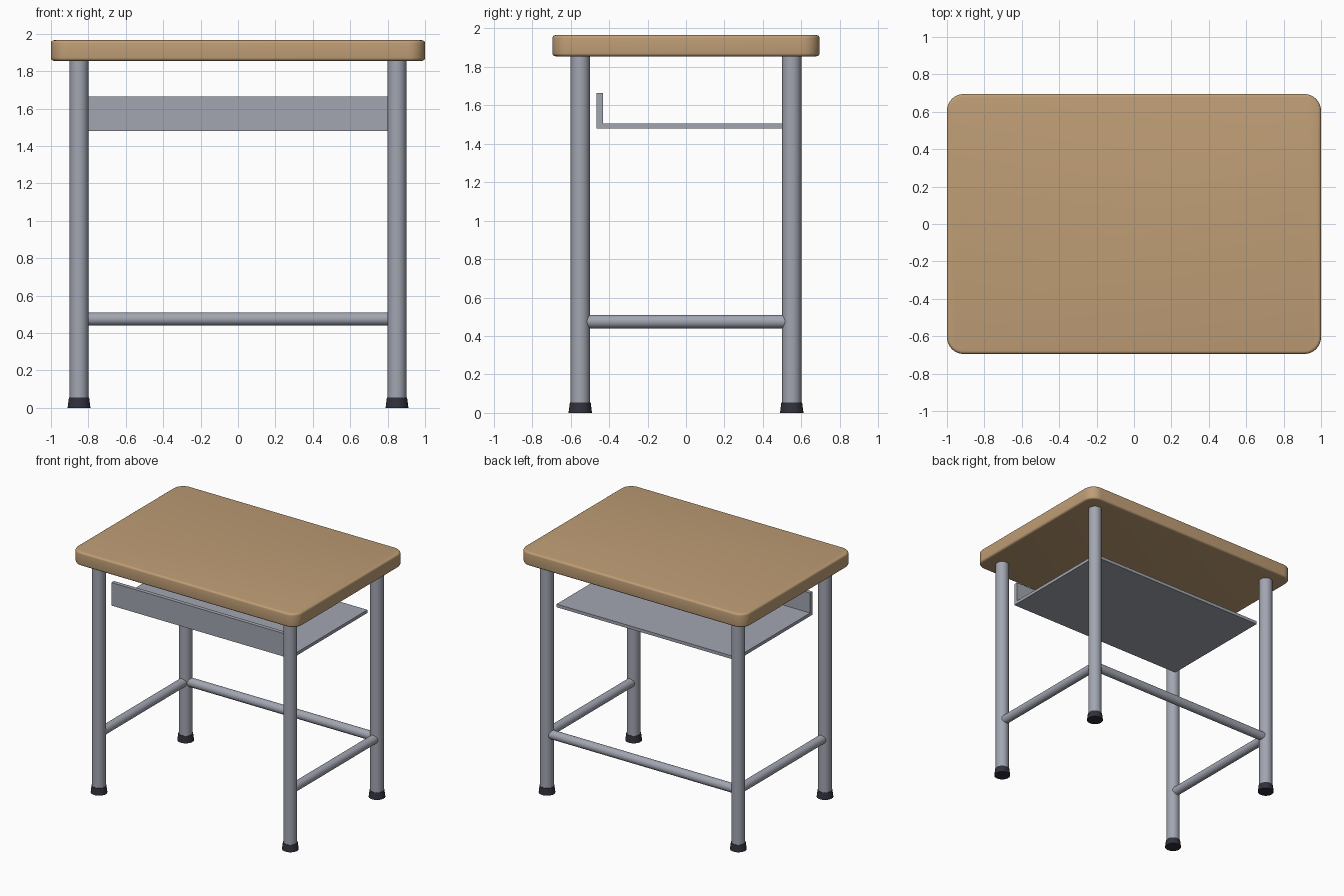
import bpy, bmesh
from math import radians
from mathutils import Vector

cube = bpy.data.objects.get("Cube")
if cube:
    bpy.data.objects.remove(cube, do_unlink=True)

LEG_X, LEG_Y, RAIL_Z = 0.85, 0.55, 0.475
TOP_LOW, TOP_HIGH = 1.855, 1.965


def material(name, color, roughness, metallic=0.0):
    mat = bpy.data.materials.new(name)
    mat.use_nodes = True
    mat.diffuse_color = (*color, 1)
    bsdf = mat.node_tree.nodes["Principled BSDF"]
    bsdf.inputs["Base Color"].default_value = (*color, 1)
    bsdf.inputs["Roughness"].default_value = roughness
    bsdf.inputs["Metallic"].default_value = metallic
    return mat


wood = material("wood", (0.52, 0.34, 0.18), 0.5)
metal = material("painted_metal", (0.36, 0.38, 0.44), 0.4)
rubber = material("rubber", (0.03, 0.03, 0.045), 0.8)


def finish(obj, name, mat):
    obj.name = obj.data.name = name
    obj.data.materials.append(mat)
    return obj


def smooth():
    bpy.ops.object.shade_smooth_by_angle(angle=radians(35))


def box(name, low, high, mat):
    low, high = Vector(low), Vector(high)
    bpy.ops.mesh.primitive_cube_add(size=1, location=(low + high) / 2)
    obj = bpy.context.object
    obj.scale = high - low
    bpy.ops.object.transform_apply(location=False, rotation=False, scale=True)
    return finish(obj, name, mat)


def tube(name, start, end, r_start, r_end, mat):
    start, end = Vector(start), Vector(end)
    axis = end - start
    bpy.ops.mesh.primitive_cone_add(
        vertices=32, radius1=r_start, radius2=r_end, depth=axis.length,
        location=(start + end) / 2,
        rotation=axis.to_track_quat('Z', 'Y').to_euler())
    obj = finish(bpy.context.object, name, mat)
    smooth()
    return obj


# Desk top: round the corners in plan, then soften the rims
top = box("desk_top", (-1, -0.695, TOP_LOW), (1, 0.695, TOP_HIGH), wood)
bm = bmesh.new()
bm.from_mesh(top.data)
upright = [e for e in bm.edges
           if abs(e.verts[0].co.z - e.verts[1].co.z) > 0.01]
bmesh.ops.bevel(bm, geom=upright, offset=0.09, segments=8,
                profile=0.5, affect='EDGES')
rims = [e for e in bm.edges
        if abs(e.verts[0].co.z - e.verts[1].co.z) < 0.001]
bmesh.ops.bevel(bm, geom=rims, offset=0.016, segments=4,
                profile=0.5, affect='EDGES')
bm.to_mesh(top.data)
bm.free()
smooth()

# Legs with flared rubber feet
for side, sx in (("left", 1), ("right", -1)):
    for end, sy in (("front", -1), ("back", 1)):
        x, y = sx * LEG_X, sy * LEG_Y
        tube(f"{end}_{side}_leg", (x, y, 0.02), (x, y, TOP_LOW + 0.01),
             0.05, 0.05, metal)
        tube(f"{end}_{side}_foot", (x, y, 0), (x, y, 0.055),
             0.061, 0.054, rubber)

    # Side rail between the front and back legs
    tube(f"{side}_rail", (sx * LEG_X, -LEG_Y, RAIL_Z),
         (sx * LEG_X, LEG_Y, RAIL_Z), 0.035, 0.035, metal)

tube("back_rail", (-LEG_X, LEG_Y, RAIL_Z), (LEG_X, LEG_Y, RAIL_Z),
     0.035, 0.035, metal)

# Book shelf with an upright lip at the front
box("shelf", (-0.8, -0.465, 1.48), (0.8, 0.5, 1.505), metal)
box("shelf_lip", (-0.8, -0.465, 1.48), (0.8, -0.433, 1.665), metal)
